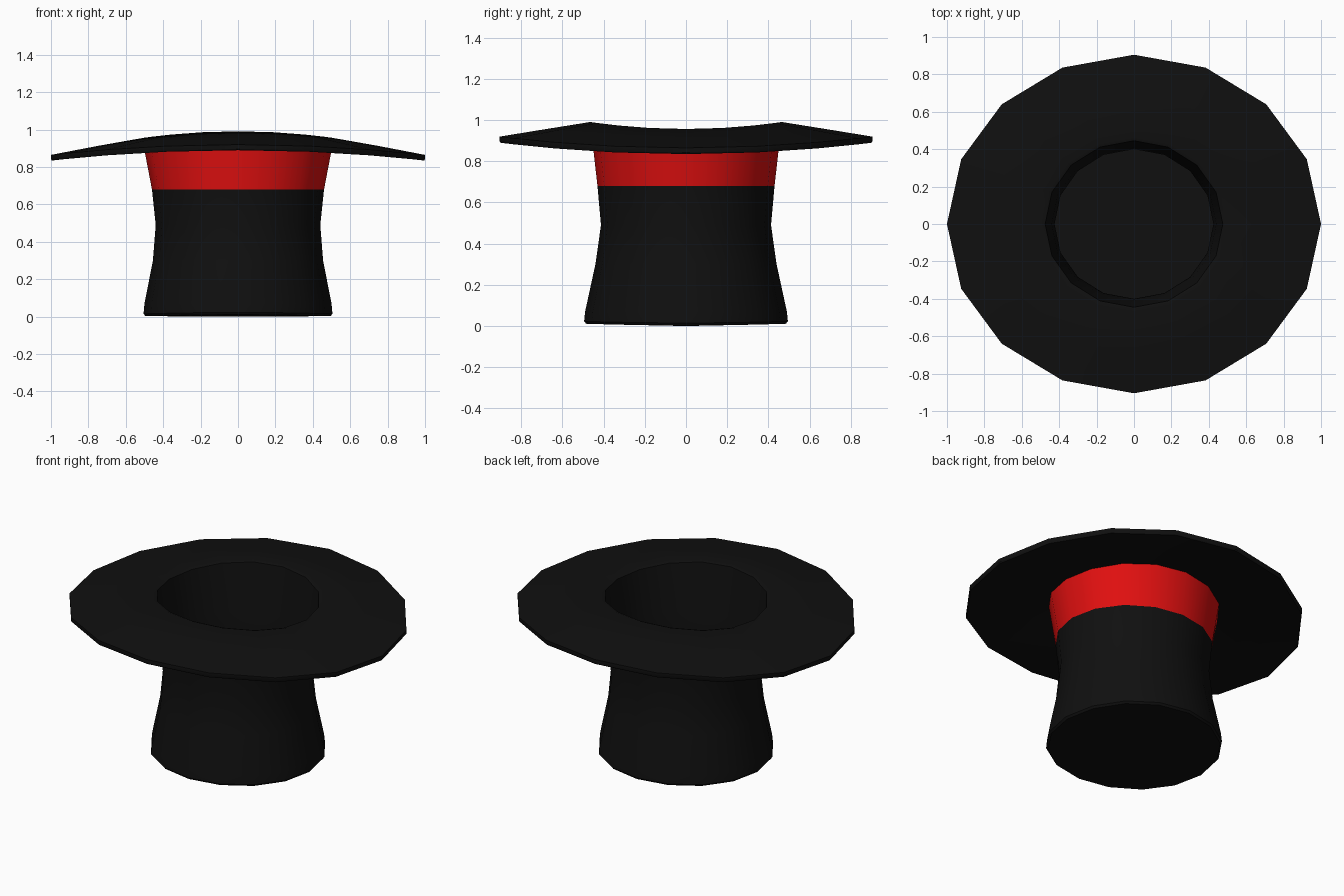
import bpy
import bmesh
import math

if "Cube" in bpy.data.objects:
    bpy.data.objects.remove(bpy.data.objects["Cube"])

SIDES = 16


def make_material(name, colour):
    mat = bpy.data.materials.new(name)
    mat.use_nodes = True
    mat.diffuse_color = colour
    mat.node_tree.nodes["Principled BSDF"].inputs["Base Color"].default_value = colour
    return mat


def oval_lathe(name, profile, mat):
    """Sweep (x radius, y radius, height, lift at front and back) round z."""
    bm = bmesh.new()
    rings = []
    for rx, ry, z, lift in profile:
        if rx == 0:
            rings.append([bm.verts.new((0, 0, z))] * SIDES)
            continue
        ring = []
        for j in range(SIDES):
            a = math.tau * j / SIDES
            ring.append(bm.verts.new((rx * math.cos(a), ry * math.sin(a),
                                      z + lift * math.sin(a) ** 2)))
        rings.append(ring)
    for low, high in zip(rings, rings[1:]):
        for j in range(SIDES):
            k = (j + 1) % SIDES
            corners = [low[j], low[k], high[k], high[j]]
            bm.faces.new(list(dict.fromkeys(corners)))
    mesh = bpy.data.meshes.new(name)
    bm.to_mesh(mesh)
    bm.free()
    mesh.materials.append(mat)
    obj = bpy.data.objects.new(name, mesh)
    bpy.context.collection.objects.link(obj)
    bpy.ops.object.select_all(action='DESELECT')
    obj.select_set(True)
    bpy.context.view_layer.objects.active = obj
    bpy.ops.object.shade_smooth_by_angle(angle=math.radians(35))
    return obj


black = make_material("black felt", (0.005, 0.005, 0.005, 1))
red = make_material("red ribbon", (0.75, 0.005, 0.005, 1))

# Crown, standing upside down on its flat end
oval_lathe("crown", [
    (0, 0, 0, 0),
    (0.495, 0.485, 0.003, 0.008),
    (0.505, 0.495, 0.015, 0.008),
    (0.5, 0.49, 0.07, 0),
    (0.455, 0.44, 0.3, 0),
    (0.44, 0.413, 0.49, 0),
    (0.46, 0.43, 0.68, 0),
], black)

# Ribbon between crown and brim
oval_lathe("hat_band", [
    (0.46, 0.43, 0.68, 0),
    (0.505, 0.46, 0.915, 0.03),
], red)

# Brim, drooping at the left and right
oval_lathe("brim", [
    (0.505, 0.46, 0.915, 0.03),
    (0.75, 0.68, 0.87, 0.045),
    (0.995, 0.9, 0.835, 0.055),
    (1.0, 0.905, 0.842, 0.055),
    (1.0, 0.905, 0.865, 0.055),
    (0.75, 0.69, 0.913, 0.042),
    (0.5, 0.465, 0.957, 0.034),
    (0.475, 0.445, 0.95, 0.034),
], black)

# Hollow inside of the crown
oval_lathe("lining", [
    (0.475, 0.445, 0.95, 0.034),
    (0.44, 0.415, 0.68, 0),
    (0.425, 0.4, 0.49, 0),
    (0.44, 0.425, 0.3, 0),
    (0.485, 0.475, 0.07, 0),
    (0.48, 0.47, 0.03, 0),
    (0, 0, 0.025, 0),
], black)
